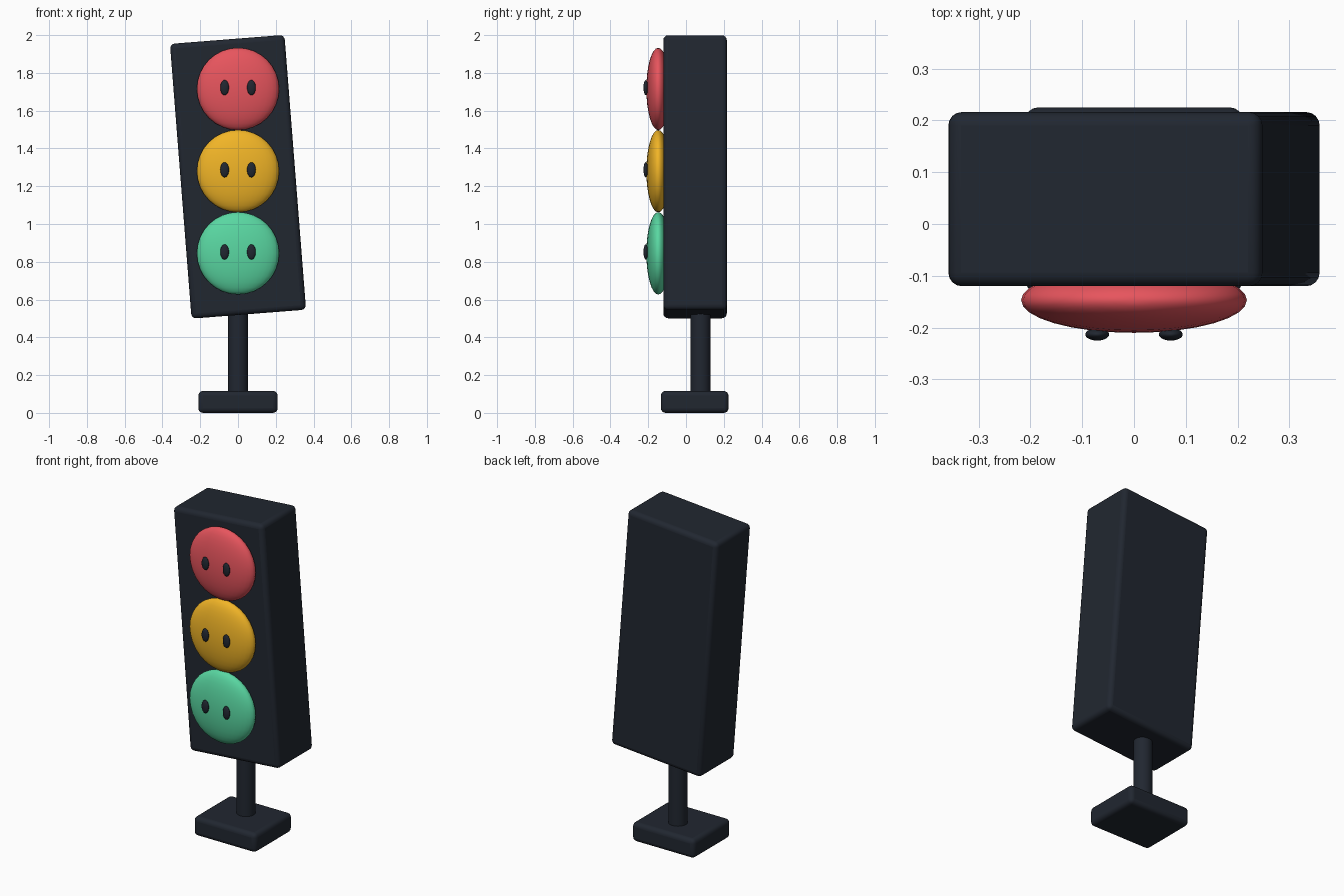
import bpy
from math import radians

if "Cube" in bpy.data.objects:
    bpy.data.objects.remove(bpy.data.objects["Cube"])


def material(name, color):
    m = bpy.data.materials.new(name)
    m.diffuse_color = (*color, 1)
    m.use_nodes = True
    m.node_tree.nodes["Principled BSDF"].inputs["Base Color"].default_value = m.diffuse_color
    return m


DARK = material("dark_slate", (0.015, 0.02, 0.03))
RED = material("red", (0.80, 0.09, 0.11))
AMBER = material("amber", (0.88, 0.46, 0.02))
GREEN = material("green", (0.10, 0.68, 0.36))


def finish(name, mat):
    ob = bpy.context.object
    ob.name = name
    ob.data.materials.append(mat)
    return ob


def rounded_box(name, loc, size, bevel, tilt=0):
    bpy.ops.mesh.primitive_cube_add(size=1, location=loc)
    ob = finish(name, DARK)
    ob.scale = size
    bpy.ops.object.transform_apply(location=False, rotation=False, scale=True)
    mod = ob.modifiers.new("rounded_edges", 'BEVEL')
    mod.width = bevel
    mod.segments = 4
    ob.rotation_euler.y = radians(tilt)
    bpy.ops.object.shade_smooth_by_angle(angle=radians(35))
    return ob


def ellipsoid(name, loc, radii, mat):
    bpy.ops.mesh.primitive_uv_sphere_add(segments=32, ring_count=16, radius=1, location=loc)
    ob = finish(name, mat)
    ob.scale = radii
    bpy.ops.object.transform_apply(location=False, rotation=False, scale=True)
    bpy.ops.object.shade_smooth()
    return ob


# Stand: foot and post
rounded_box("base", (0, 0.046, 0.058), (0.42, 0.358, 0.116), 0.025)
bpy.ops.mesh.primitive_cylinder_add(vertices=32, radius=0.053, depth=0.5,
                                    location=(0, 0.077, 0.33))
finish("post", DARK)
bpy.ops.object.shade_smooth_by_angle(angle=radians(35))

# Leaning housing
rounded_box("housing", (0, 0.048, 1.25), (0.608, 0.336, 1.459), 0.026, tilt=-4.5)

# Three domed lamps, each with a pair of eyes
for color, mat, z in (("red", RED, 1.715), ("amber", AMBER, 1.28), ("green", GREEN, 0.845)):
    ellipsoid(f"{color}_lamp", (0, -0.147, z), (0.218, 0.063, 0.218), mat)
    for side, sx in (("left", -1), ("right", 1)):
        ellipsoid(f"{color}_{side}_eye", (sx * 0.071, -0.213, z + 0.007),
                  (0.023, 0.012, 0.04), DARK)
